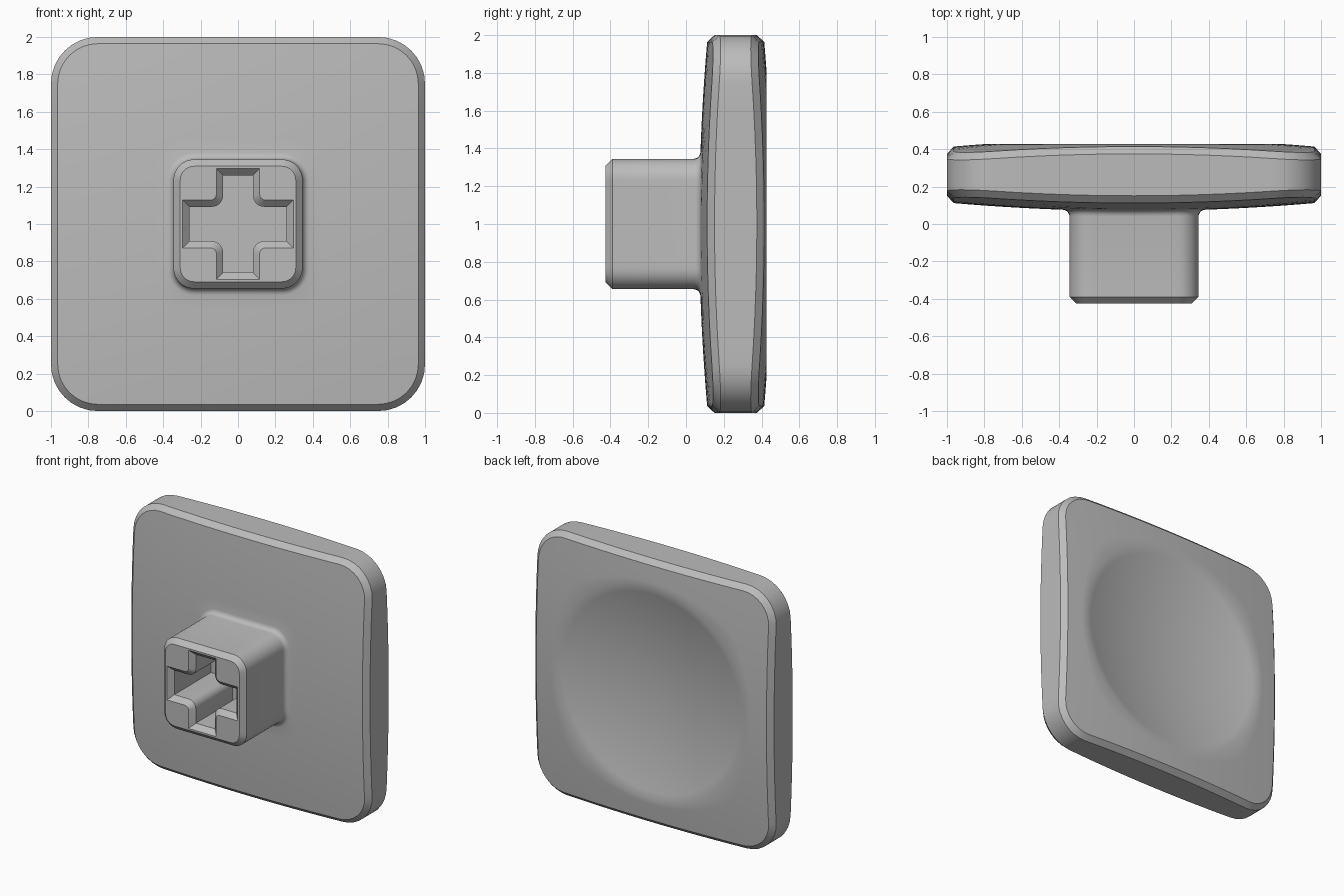
import bpy, bmesh, math

cube = bpy.data.objects.get("Cube")
if cube:
    bpy.data.objects.remove(cube)

CZ = 1.0          # height of the centre axis
CHAMFER = 0.036

grey = bpy.data.materials.new("plain grey")
grey.use_nodes = True
colour = (0.5, 0.5, 0.5, 1)
grey.diffuse_color = colour
grey.node_tree.nodes["Principled BSDF"].inputs["Base Color"].default_value = colour


def rounded_square(half, radius, arc=8, side=12):
    """Outline in x/z, with evenly divided corners and sides."""
    pts, c = [], half - radius
    for q in range(4):
        turn = q * math.pi / 2
        corner = [(c + radius * math.cos(a), c + radius * math.sin(a))
                  for a in (math.pi / 2 * i / arc for i in range(arc + 1))]
        edge = [(c - 2 * c * i / side, half) for i in range(1, side)]
        for x, z in corner + edge:
            pts.append((x * math.cos(turn) - z * math.sin(turn),
                        x * math.sin(turn) + z * math.cos(turn)))
    return pts


def blend(a, b, t):
    return [(p[0] + (q[0] - p[0]) * t, p[1] + (q[1] - p[1]) * t) for p, q in zip(a, b)]


def ring(outline, depth):
    """Place an outline in space; depth is a number or a function of radius."""
    return [(x, depth(math.hypot(x, z)) if callable(depth) else depth, z + CZ)
            for x, z in outline]


def loft(name, rings):
    bm = bmesh.new()
    loops = [[bm.verts.new(p) for p in r] for r in rings]
    n = len(loops[0])
    for a, b in zip(loops, loops[1:]):
        for i in range(n):
            j = (i + 1) % n
            bm.faces.new((a[i], a[j], b[j], b[i]))
    bm.faces.new(loops[0])
    bm.faces.new(loops[-1])
    bmesh.ops.recalc_face_normals(bm, faces=bm.faces)
    mesh = bpy.data.meshes.new(name)
    bm.to_mesh(mesh)
    bm.free()
    mesh.materials.append(grey)
    obj = bpy.data.objects.new(name, mesh)
    bpy.context.collection.objects.link(obj)
    return obj


def front(r):
    return 0.07 + 0.045 * r * r


def back(r):
    return 0.456 - 0.045 * r * r


# Stem with chamfered mouth and a fillet into the plate
rings = [ring(rounded_square(0.309, 0.075), -0.426),
         ring(rounded_square(0.345, 0.11), -0.39)]
fillet = 0.036
for i in range(6):
    a = math.pi / 2 * i / 5
    flare = fillet * (1 - math.cos(a))
    rings.append(ring(rounded_square(0.345 + flare, 0.11 + flare),
                      lambda r: front(r) - fillet * (1 - math.sin(a))))

# Gently domed front of the plate
foot = rounded_square(0.345 + fillet, 0.11 + fillet)
face_edge = rounded_square(1 - CHAMFER, 0.25 - CHAMFER)
rim = rounded_square(1, 0.25)
for i in range(1, 9):
    rings.append(ring(blend(foot, face_edge, i / 8), front))

# Chamfered side wall
rings.append(ring(rim, lambda r: front(r) + CHAMFER))
rings.append(ring(rim, lambda r: back(r) - CHAMFER))

# Domed back with a round dish
DISH, DEPTH = 0.8, 0.105
circle = [(DISH * x / math.hypot(x, z), DISH * z / math.hypot(x, z)) for x, z in rim]
for i in range(5):
    rings.append(ring(blend(face_edge, circle, i / 4), back))
for i in range(1, 16):
    t = 1 - i / 15.5
    rings.append(ring([(x * t, z * t) for x, z in circle],
                      back(DISH) - DEPTH * (1 - t * t)))
cap = loft("cap_with_stem", rings)


# Cross-shaped socket
def cross(grow, radius):
    arm, wx, wz = 0.26 + grow, 0.08 + grow, 0.092 + grow
    quarter = [(arm, wz)]
    for i in range(7):
        a = math.pi / 2 * i / 6
        quarter.append((wx + radius * (1 - math.sin(a)), wz + radius * (1 - math.cos(a))))
    quarter.append((wx, arm))
    pts = []
    for sx, sz in ((1, 1), (-1, 1), (-1, -1), (1, -1)):
        part = quarter if sx * sz > 0 else quarter[::-1]
        pts += [(sx * x, sz * z) for x, z in part]
    return pts


cutter = loft("socket_cutter", [ring(cross(CHAMFER, 0.03), -0.5),
                                ring(cross(CHAMFER, 0.03), -0.426),
                                ring(cross(0, 0.06), -0.39),
                                ring(cross(0, 0.06), 0.05)])
cutter.hide_render = True

cut = cap.modifiers.new("socket", "BOOLEAN")
cut.operation = "DIFFERENCE"
cut.solver = "EXACT"
cut.object = cutter
bpy.ops.object.select_all(action="DESELECT")
cap.select_set(True)
bpy.context.view_layer.objects.active = cap
bpy.ops.object.modifier_apply(modifier=cut.name)
bpy.data.objects.remove(cutter)
bpy.ops.object.shade_smooth_by_angle(angle=math.radians(30))
